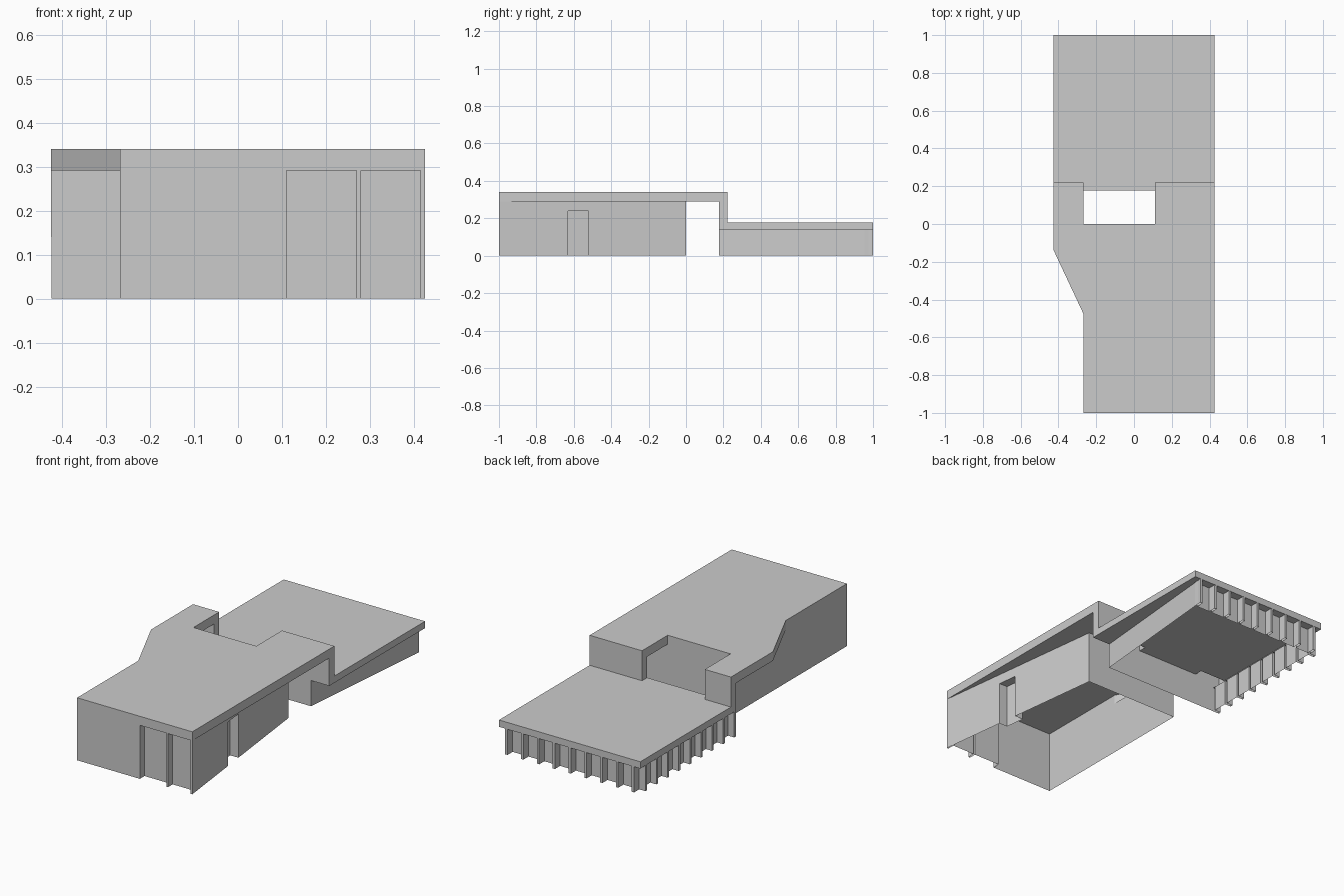
import bpy

if "Cube" in bpy.data.objects:
    bpy.data.objects.remove(bpy.data.objects["Cube"])

ROOF_Z, SOFFIT_Z = 0.34, 0.291      # upper roof
LOW_Z, LOW_SOFFIT = 0.177, 0.14     # lower roof
REAR_Y = 0.177                      # front face of the rear block
LEG_Y = 0.221                       # back face of the folded roof legs
L, R, NL, NR = -0.425, 0.425, -0.268, 0.11   # outer sides, courtyard sides
FIN_W = 0.014                       # fin width


def make(name, verts, faces):
    me = bpy.data.meshes.new(name)
    me.from_pydata(verts, [], faces)
    me.update()
    ob = bpy.data.objects.new(name, me)
    bpy.context.collection.objects.link(ob)
    return ob


def walls(name, pts, z0, z1, closed=False):
    """Vertical sheet following a plan path."""
    n = len(pts)
    verts = [(x, y, z) for z in (z0, z1) for x, y in pts]
    faces = [(i, (i + 1) % n, n + (i + 1) % n, n + i) for i in range(n if closed else n - 1)]
    return make(name, verts, faces)


def sheet(name, pts, z):
    """Flat horizontal sheet from a plan outline."""
    return make(name, [(x, y, z) for x, y in pts], [tuple(range(len(pts)))])


def rect(x0, x1, y0, y1):
    return [(x0, y0), (x1, y0), (x1, y1), (x0, y1)]


def slant(y):
    """x of the slanted right wall of the front block."""
    return 0.425 - 0.122 * (y + 1)


front, back = (slant(-1), -1), (slant(0), 0)

# Upper roof: top sheet, rim, and soffits only outside the walls
upper = [(NL, -1), (R, -1), (R, LEG_Y), (NR, LEG_Y), (NR, 0), (NL, 0),
         (NL, LEG_Y), (L, LEG_Y), (L, -0.14), (NL, -0.475)]
sheet("upper_roof_top", upper, ROOF_Z)
walls("upper_roof_rim", upper, SOFFIT_Z, ROOF_Z, closed=True)
sheet("right_soffit", [front, (R, REAR_Y), (NR, REAR_Y), (NR, 0), back], SOFFIT_Z)
sheet("left_soffit", [(NL, -0.475), (NL, REAR_Y), (L, REAR_Y), (L, -0.14)], SOFFIT_Z)
for x0, x1 in ((NR, 0.269), (0.279, 0.415)):
    sheet("window_soffit", rect(x0, x1, -1, -0.96), SOFFIT_Z)

# Hollow folded legs joining the two roofs
for side, x0, x1 in (("left", L, NL), ("right", NR, R)):
    walls(side + "_roof_leg", [(x0, LEG_Y), (x0, REAR_Y), (x1, REAR_Y), (x1, LEG_Y)],
          LOW_Z, SOFFIT_Z)
    walls(side + "_roof_leg_back", [(x0, LEG_Y), (x1, LEG_Y)], LOW_Z, SOFFIT_Z)

# Lower roof: top sheet open under the legs, rim and soffits
sheet("lower_roof_top", [(L, LEG_Y), (NL, LEG_Y), (NL, REAR_Y), (NR, REAR_Y),
                         (NR, LEG_Y), (R, LEG_Y), (R, 1), (L, 1)], LOW_Z)
walls("lower_roof_rim", rect(L, R, REAR_Y, 1), LOW_SOFFIT, LOW_Z, closed=True)
sheet("lower_right_soffit", [(0.316, REAR_Y), (R, REAR_Y), (R, 1), (0.39, 1)], LOW_SOFFIT)
sheet("lower_left_soffit", rect(L, -0.387, REAR_Y, 1), LOW_SOFFIT)
sheet("lower_back_soffit", rect(-0.387, 0.39, 0.955, 1), LOW_SOFFIT)

# Front block: right wall with a door recess
d0, d1, depth, door_z = -0.63, -0.52, 0.05, 0.238
a, b = (slant(d0), d0), (slant(d1), d1)
ai, bi = (a[0] - depth, d0), (b[0] - depth, d1)
walls("front_block_lower_right_wall", [front, a, ai, bi, b, back], 0, door_z)
walls("front_block_upper_right_wall", [front, a, b, back], door_z, SOFFIT_Z)
sheet("door_recess_ceiling", [a, b, bi, ai], door_z)

# Front block: back, left and front walls, with a recessed window and hollow fin
walls("front_block_other_walls",
      [back, (NL, 0), (NL, -1), (NR, -1), (NR, -0.96), (0.269, -0.96), (0.269, -1),
       (0.279, -1), (0.279, -0.96), (0.415, -0.96), (0.415, -1), front], 0, SOFFIT_Z)

# Rear block: front and slanted right walls
walls("rear_block_walls", [(-0.424, REAR_Y), (0.316, REAR_Y), (0.39, 0.999)], 0, LOW_SOFFIT)


def finned(start, end, inner, outer):
    """Path of eight panels between nine hollow fins, as (along, across) pairs."""
    step = (end - start - FIN_W) / 8
    path = []
    for i in range(9):
        s = start + i * step
        path += [(s, inner), (s, outer), (s + FIN_W, outer), (s + FIN_W, inner)]
    return path


# Folded fin walls on the left and back
walls("left_fin_wall", [(x, y) for y, x in finned(REAR_Y, 0.955, -0.387, -0.424)],
      0, LOW_SOFFIT)
walls("back_fin_wall", finned(-0.387, 0.388, 0.955, 0.999), 0, LOW_SOFFIT)
